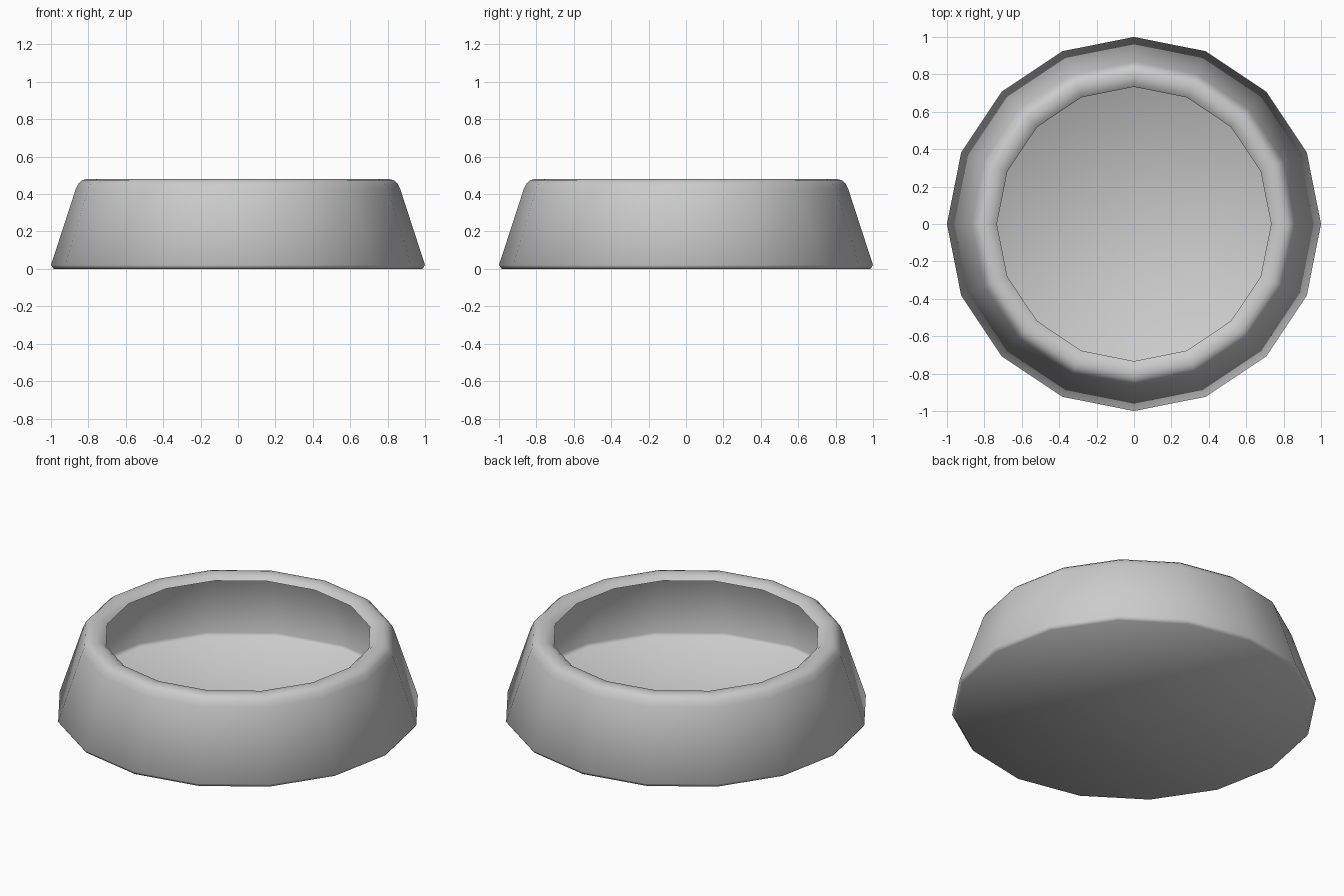
import bpy, bmesh, math

if "Cube" in bpy.data.objects:
    bpy.data.objects.remove(bpy.data.objects["Cube"])

SIDES = 16

# Radius/height profile of the hollow shell: base edge, sloped side, rolled rim, inner lip
profile = [(0.985, 0.0), (1.0, 0.02), (0.868, 0.425), (0.853, 0.457), (0.832, 0.474),
           (0.81, 0.48), (0.785, 0.48), (0.757, 0.474), (0.733, 0.455)]

bm = bmesh.new()
rings = [[bm.verts.new((r * math.cos(2 * math.pi * i / SIDES),
                        r * math.sin(2 * math.pi * i / SIDES), z))
          for i in range(SIDES)] for r, z in profile]

# Side wall and rolled rim
for a, b in zip(rings, rings[1:]):
    for i in range(SIDES):
        j = (i + 1) % SIDES
        bm.faces.new((a[i], a[j], b[j], b[i]))

# Base, seen from inside as the bowl floor
bm.faces.new(rings[0][::-1])

for f in bm.faces:
    f.smooth = True
mesh = bpy.data.meshes.new("bowl")
bm.to_mesh(mesh)
bm.free()
bowl = bpy.data.objects.new("bowl", mesh)
bpy.context.collection.objects.link(bowl)
